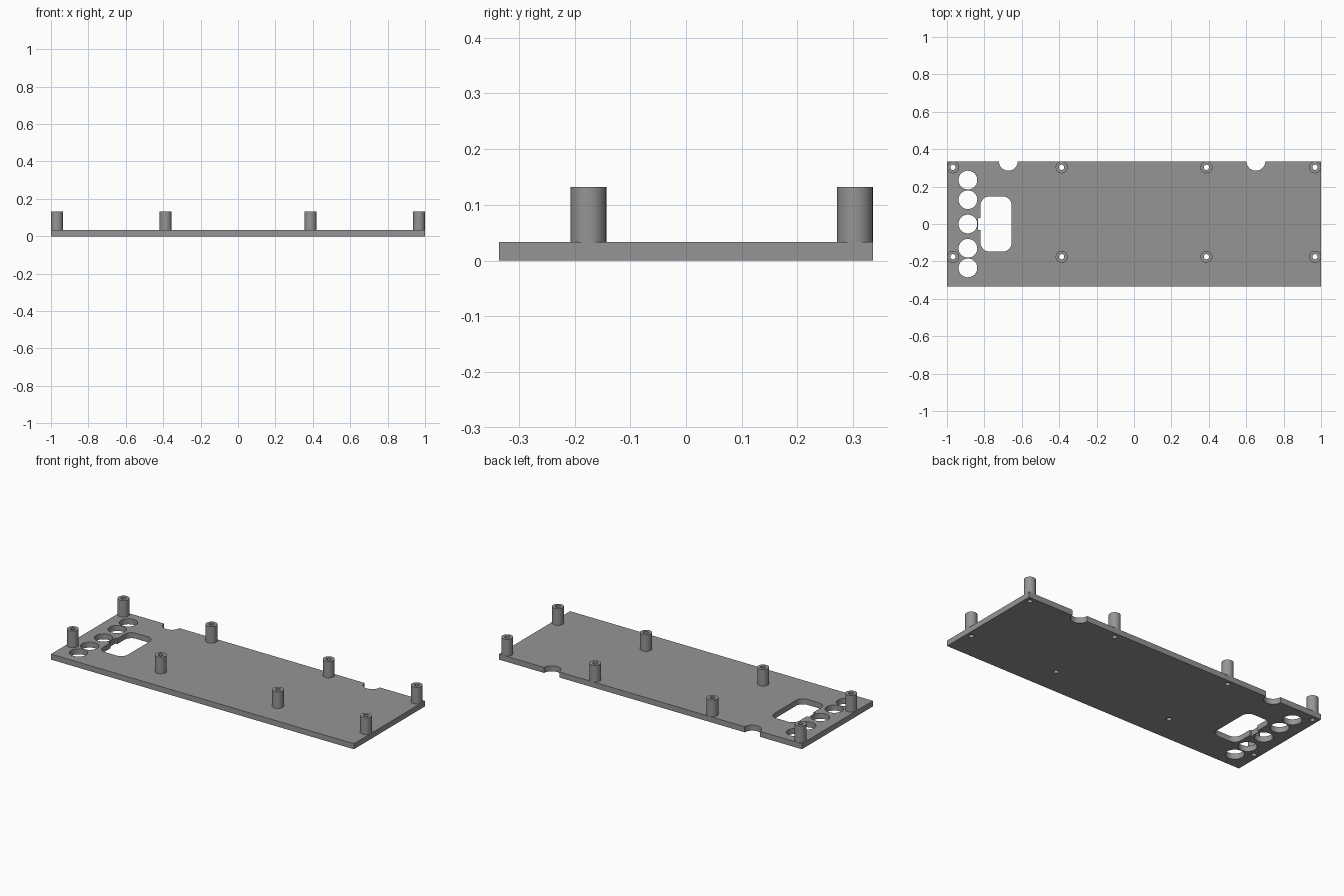
import bpy
import math

if "Cube" in bpy.data.objects:
    bpy.data.objects.remove(bpy.data.objects["Cube"])

grey = bpy.data.materials.new("mid grey")
grey.diffuse_color = (0.3, 0.3, 0.3, 1)
grey.use_nodes = True
grey.node_tree.nodes["Principled BSDF"].inputs["Base Color"].default_value = grey.diffuse_color

THICK, TOP = 0.033, 0.132
POST_R, BORE_R = 0.032, 0.014


def arc(cx, cy, r, start, end, n):
    """Points along an arc, angles in degrees."""
    angles = [math.radians(start + (end - start) * i / n) for i in range(n + 1)]
    return [(cx + r * math.cos(a), cy + r * math.sin(a)) for a in angles]


def circle(cx, cy, r, n=40):
    return arc(cx, cy, r, 0, 360, n)[:-1]


def extrude_profile(name, loops, z0, z1):
    """Solid from an outline and its holes, between two heights."""
    curve = bpy.data.curves.new(name + "_profile", 'CURVE')
    curve.dimensions = '2D'
    curve.fill_mode = 'BOTH'
    curve.extrude = (z1 - z0) / 2
    for pts in loops:
        spline = curve.splines.new('POLY')
        spline.points.add(len(pts) - 1)
        for p, (x, y) in zip(spline.points, pts):
            p.co = (x, y, 0, 1)
        spline.use_cyclic_u = True
    temp = bpy.data.objects.new(name + "_temp", curve)
    bpy.context.collection.objects.link(temp)
    bpy.context.view_layer.update()
    mesh = bpy.data.meshes.new_from_object(
        temp.evaluated_get(bpy.context.evaluated_depsgraph_get()))
    bpy.data.objects.remove(temp)
    mesh.name = name
    mesh.materials.clear()
    mesh.materials.append(grey)
    obj = bpy.data.objects.new(name, mesh)
    bpy.context.collection.objects.link(obj)
    obj.location.z = (z0 + z1) / 2
    # Weld caps to walls, then smooth only the round walls
    bpy.ops.object.select_all(action='DESELECT')
    obj.select_set(True)
    bpy.context.view_layer.objects.active = obj
    bpy.ops.object.mode_set(mode='EDIT')
    bpy.ops.mesh.select_all(action='SELECT')
    bpy.ops.mesh.remove_doubles(threshold=0.0001)
    bpy.ops.mesh.normals_make_consistent(inside=False)
    bpy.ops.object.mode_set(mode='OBJECT')
    bpy.ops.object.shade_smooth_by_angle(angle=math.radians(30))
    return obj


posts = [(x, y) for x in (-0.968, -0.387, 0.387, 0.968) for y in (-0.175, 0.303)]

# Plate outline with two half-round notches in the back edge
outline = [(-1, -0.335), (1, -0.335), (1, 0.335)]
for x in (0.652, -0.672):
    outline += arc(x, 0.335, 0.05, 0, -180, 24)
outline.append((-1, 0.335))

# Rounded window with a small tab slot on its left side
window = []
for cx, cy, a in ((-0.70, -0.102, -90), (-0.70, 0.102, 0),
                  (-0.775, 0.102, 90), (-0.775, -0.102, 180)):
    window += arc(cx, cy, 0.045, a, a + 90, 10)
    if a == 90:
        window += [(-0.82, 0.032), (-0.833, 0.032), (-0.833, -0.032), (-0.82, -0.032)]

# Row of round openings and the screw bores
openings = [circle(-0.888, y, 0.05) for y in (-0.235, -0.13, 0, 0.13, 0.235)]
bores = [circle(x, y, BORE_R, 32) for x, y in posts]
extrude_profile("base_plate", [outline, window] + openings + bores, 0, THICK)

# Hollow standoffs
for i, (x, y) in enumerate(posts):
    extrude_profile(f"standoff_{i + 1}",
                    [circle(x, y, POST_R, 32), circle(x, y, BORE_R, 32)], THICK, TOP)
